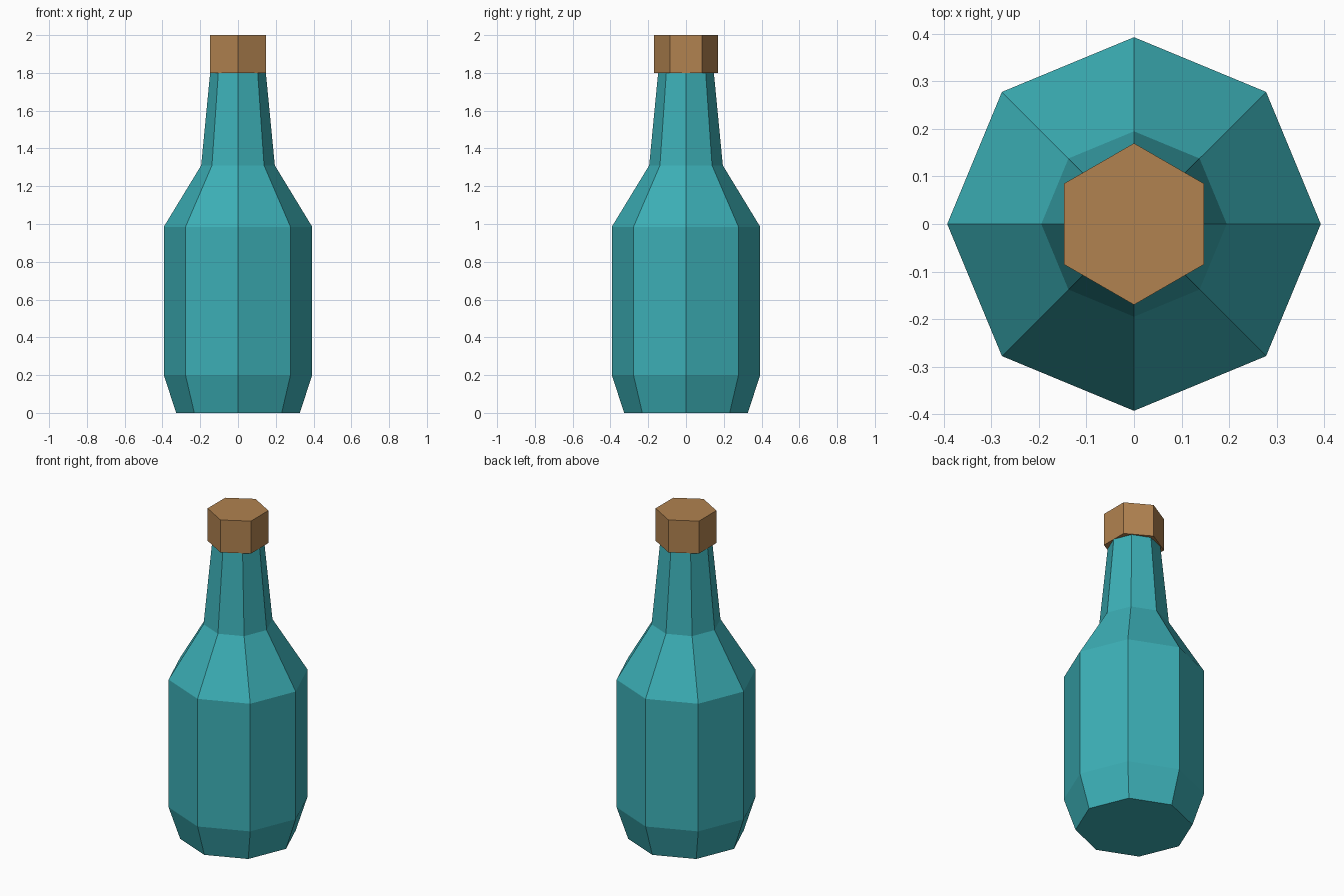
import bpy, bmesh, math

if "Cube" in bpy.data.objects:
    bpy.data.objects.remove(bpy.data.objects["Cube"])


def material(name, color):
    mat = bpy.data.materials.new(name)
    mat.diffuse_color = (*color, 1.0)
    mat.use_nodes = True
    mat.node_tree.nodes["Principled BSDF"].inputs["Base Color"].default_value = mat.diffuse_color
    return mat


def faceted_solid(name, profile, sides, start_angle, mat):
    """Closed flat-faced solid from (radius, height) rings, bottom to top."""
    bm = bmesh.new()
    rings = []
    for radius, z in profile:
        angles = [start_angle + math.tau * i / sides for i in range(sides)]
        rings.append([bm.verts.new((radius * math.cos(a), radius * math.sin(a), z))
                      for a in angles])
    for low, high in zip(rings, rings[1:]):
        for i in range(sides):
            j = (i + 1) % sides
            bm.faces.new((low[i], low[j], high[j], high[i]))
    bm.faces.new(rings[0][::-1])
    bm.faces.new(rings[-1])
    mesh = bpy.data.meshes.new(name)
    bm.to_mesh(mesh)
    bm.free()
    mesh.materials.append(mat)
    obj = bpy.data.objects.new(name, mesh)
    bpy.context.collection.objects.link(obj)
    return obj


glass = material("teal_glass", (0.045, 0.43, 0.47))
cork = material("cork_brown", (0.44, 0.225, 0.08))

# Octagonal bottle: tapered base, straight body, shoulder, neck
bottle_profile = [(0.327, 0.0), (0.393, 0.2), (0.393, 0.985), (0.195, 1.31), (0.147, 1.805)]
faceted_solid("bottle", bottle_profile, 8, 0.0, glass)

# Hexagonal stopper with corners on the y axis
faceted_solid("stopper", [(0.17, 1.8), (0.17, 2.0)], 6, math.pi / 2, cork)
